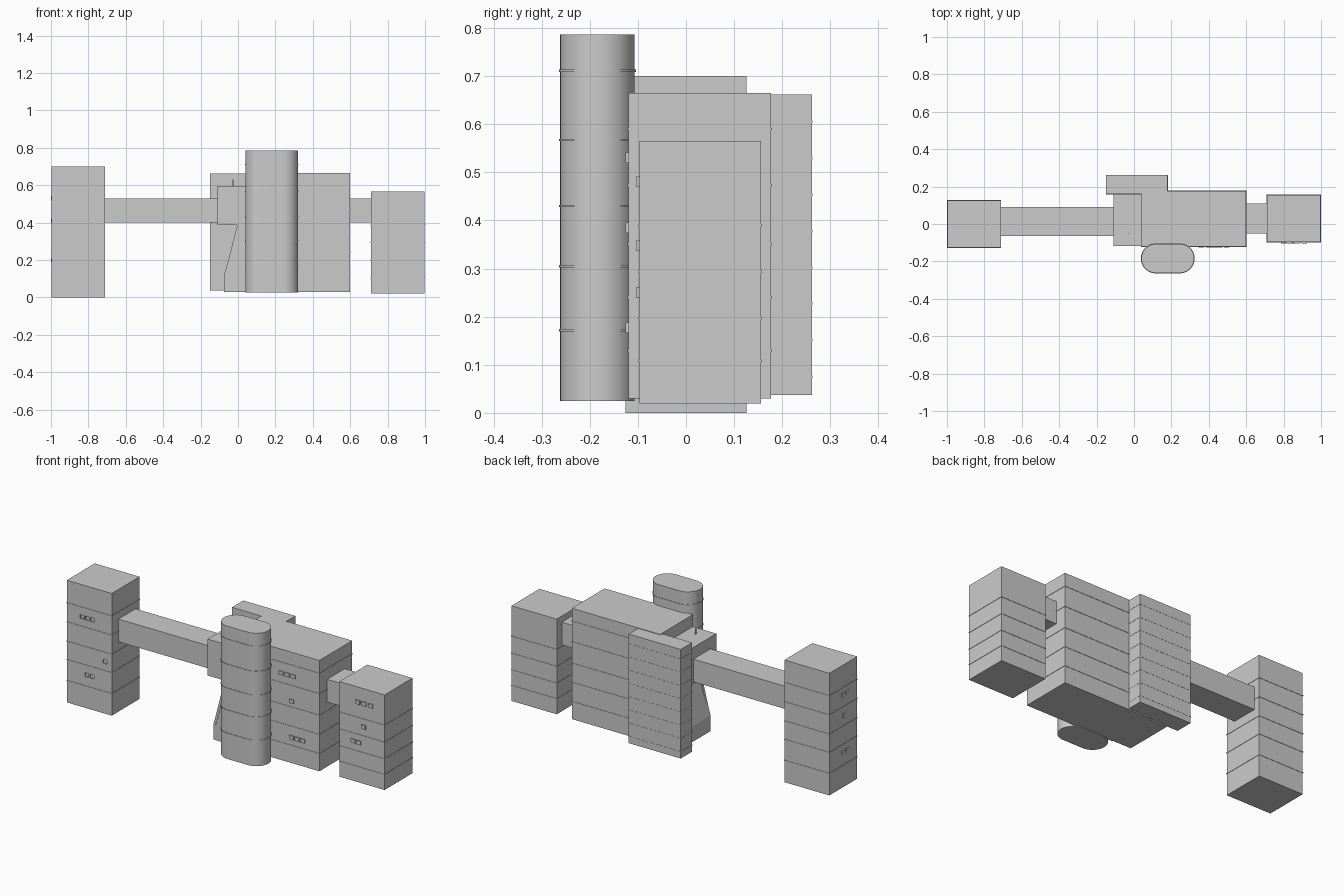
import bpy, bmesh, math

if "Cube" in bpy.data.objects:
    bpy.data.objects.remove(bpy.data.objects["Cube"])


def mesh_object(name, bm):
    bmesh.ops.recalc_face_normals(bm, faces=bm.faces)
    me = bpy.data.meshes.new(name)
    bm.to_mesh(me)
    bm.free()
    ob = bpy.data.objects.new(name, me)
    bpy.context.collection.objects.link(ob)
    return ob


def add_prism(bm, pts, vec):
    f = bm.faces.new([bm.verts.new(p) for p in pts])
    r = bmesh.ops.extrude_face_region(bm, geom=[f])
    bmesh.ops.translate(bm, vec=vec,
                        verts=[v for v in r["geom"] if isinstance(v, bmesh.types.BMVert)])


def add_box(bm, x, y, z):
    add_prism(bm, [(x[0], y[0], z[0]), (x[1], y[0], z[0]), (x[1], y[1], z[0]), (x[0], y[1], z[0])],
              (0, 0, z[1] - z[0]))


def box(name, x, y, z):
    bm = bmesh.new()
    add_box(bm, x, y, z)
    return mesh_object(name, bm)


def bands(name, x, y, levels, out=0.003, h=0.005):
    bm = bmesh.new()
    for z in levels:
        add_box(bm, (x[0] - out, x[1] + out), (y[0] - out, y[1] + out), (z - h / 2, z + h / 2))
    return mesh_object(name, bm)


def front_windows(name, y, spots, depth=0.006, w=0.028, h=0.022):
    bm = bmesh.new()
    for x, z in spots:
        add_box(bm, (x - w / 2, x + w / 2), (y - depth, y + depth), (z - h / 2, z + h / 2))
    return mesh_object(name, bm)


# Main blocks: name, x, y, z, band heights, band overhang
blocks = [
    ("left_tower", (-0.997, -0.712), (-0.126, 0.126), (0, 0.70), (0.125, 0.245, 0.35, 0.46, 0.57), 0.002),
    ("main_block", (0.04, 0.60), (-0.12, 0.177), (0.03, 0.665), (0.13, 0.24, 0.35, 0.473, 0.59), 0.002),
    ("right_tower", (0.71, 0.997), (-0.097, 0.156), (0.02, 0.565), (0.108, 0.197, 0.293, 0.39), 0.002),
    ("rear_block", (-0.15, 0.18), (0.16, 0.262), (0.037, 0.662),
     [0.075 + 0.0757 * i for i in range(8)], 0.001),
]
for name, x, y, z, levels, out in blocks:
    box(name, x, y, z)
    bands(name + "_bands", x, y, levels, out)

# Bridges and the connecting block
box("left_bridge", (-0.715, -0.10), (-0.065, 0.09), (0.40, 0.53))
box("right_bridge", (0.595, 0.715), (-0.05, 0.11), (0.40, 0.53))
box("connector_block", (-0.11, 0.045), (-0.118, 0.163), (0.388, 0.597))
box("connector_mast", (-0.029, -0.025), (-0.052, -0.048), (0.59, 0.63))

# Sloped buttress below the connector, with raised ribs
bm = bmesh.new()
add_prism(bm, [(x, -0.115, z) for x, z in
               ((-0.075, 0.03), (0.045, 0.03), (0.045, 0.39), (0.005, 0.39), (-0.075, 0.12))],
          (0, 0.28, 0))
mesh_object("sloped_buttress", bm)
bm = bmesh.new()
for y in (-0.117, 0.02, 0.15):
    add_prism(bm, [(x, y, z) for x, z in
                   ((-0.075, 0.11), (-0.062, 0.11), (0.016, 0.39), (-0.003, 0.39))], (0, 0.015, 0))
mesh_object("buttress_ribs", bm)


# Front tower with rounded ends
def stadium(bm, z0, z1, out=0.0):
    r, n = 0.0775 + out, 24
    pts = []
    for cx, start in ((0.2445, -90), (0.1165, 90)):
        for i in range(n + 1):
            a = math.radians(start + 180 * i / n)
            pts.append((cx + r * math.cos(a), -0.184 + r * math.sin(a), z0))
    add_prism(bm, pts, (0, 0, z1 - z0))


bm = bmesh.new()
stadium(bm, 0.025, 0.786)
rounded = [mesh_object("rounded_tower", bm)]
bm = bmesh.new()
for z in (0.172, 0.305, 0.43, 0.567, 0.711):
    stadium(bm, z - 0.0025, z + 0.0025, 0.0025)
rounded.append(mesh_object("rounded_tower_bands", bm))
for ob in rounded:
    bpy.ops.object.select_all(action='DESELECT')
    ob.select_set(True)
    bpy.context.view_layer.objects.active = ob
    bpy.ops.object.shade_smooth_by_angle(angle=math.radians(30))

# Projecting windows
front_windows("main_windows", -0.12,
              [(0.36, 0.53), (0.398, 0.53), (0.436, 0.53), (0.425, 0.385),
               (0.425, 0.177), (0.46, 0.177), (0.495, 0.177)])
front_windows("right_tower_windows", -0.098,
              [(0.83, 0.48), (0.87, 0.48), (0.91, 0.48), (0.865, 0.347), (0.80, 0.25), (0.835, 0.25)])
bm = bmesh.new()
for y, z in ((0.0, 0.53), (-0.035, 0.53), (-0.01, 0.41), (0.0, 0.2), (-0.035, 0.2)):
    add_box(bm, (-1.0, -0.99), (y - 0.014, y + 0.014), (z - 0.011, z + 0.011))
mesh_object("left_tower_side_windows", bm)

# Recessed windows in the left tower front
cutter = front_windows("recess_cutter", -0.126,
                       [(-0.90, 0.515), (-0.868, 0.515), (-0.836, 0.515), (-0.755, 0.297),
                        (-0.87, 0.19), (-0.838, 0.19)], w=0.024)
cutter.hide_render = True
tower = bpy.data.objects["left_tower"]
mod = tower.modifiers.new("recesses", 'BOOLEAN')
mod.operation, mod.object, mod.solver = 'DIFFERENCE', cutter, 'EXACT'
bpy.context.view_layer.objects.active = tower
bpy.ops.object.modifier_apply(modifier=mod.name)
bpy.data.objects.remove(cutter)
